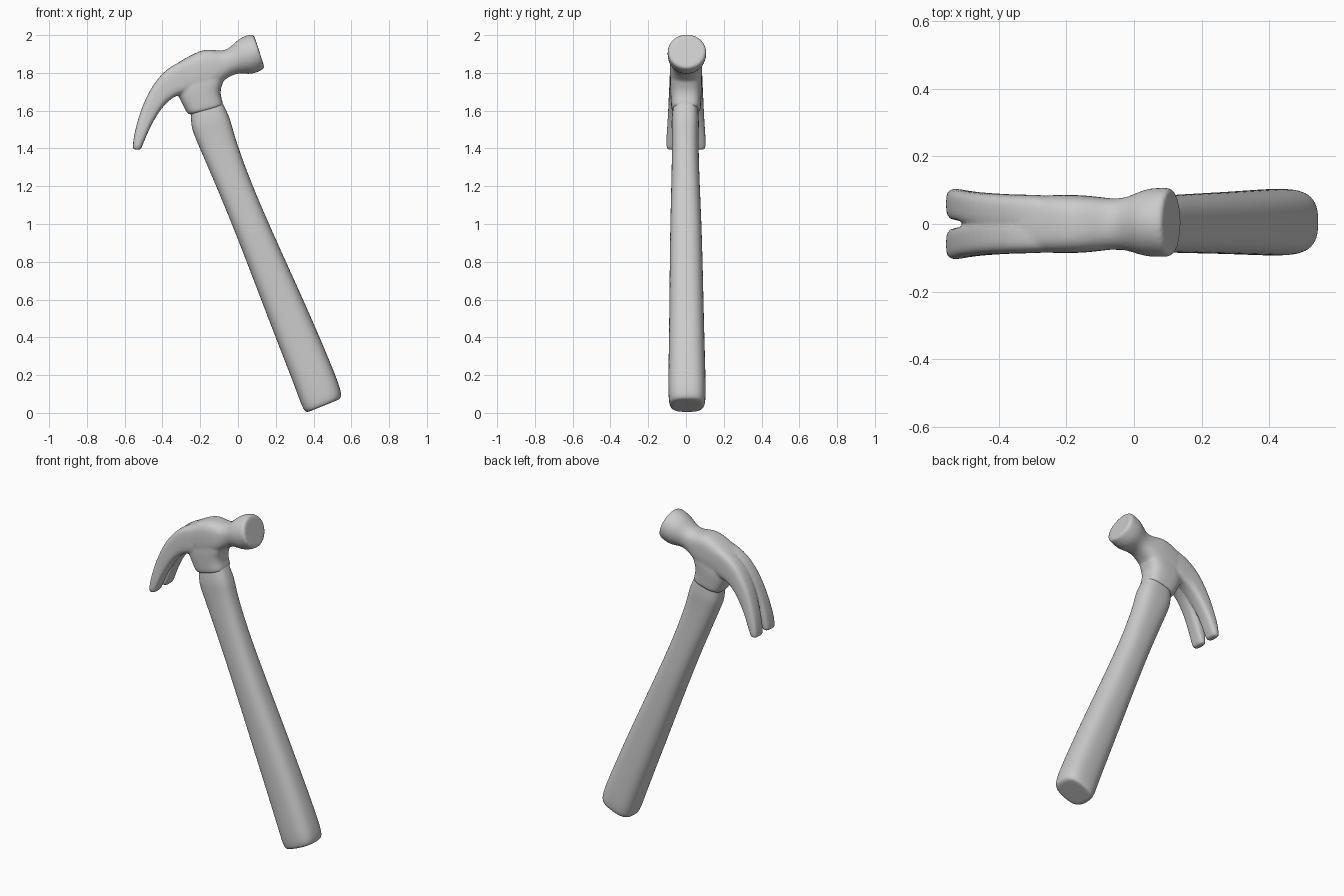
import bpy, bmesh, math
from mathutils import Vector

cube = bpy.data.objects.get("Cube")
if cube:
    bpy.data.objects.remove(cube, do_unlink=True)

grey = bpy.data.materials.new("worn grey")
grey.use_nodes = True
GREY = (0.6, 0.6, 0.6, 1)
grey.diffuse_color = GREY
bsdf = grey.node_tree.nodes["Principled BSDF"]
bsdf.inputs["Base Color"].default_value = GREY
bsdf.inputs["Roughness"].default_value = 0.7


def signed_pow(v, e):
    return math.copysign(abs(v) ** e, v)


def loft(bm, sections, side=1, n=20):
    """Skin sections (x0, z0, x1, z1, y_in, y_out, squareness); cap both ends."""
    rings = []

    def ring(sec, scale=1.0):
        x0, z0, x1, z1, ya, yb, p = sec
        a, b = Vector((x0, side * (ya + yb) / 2, z0)), Vector((x1, side * (ya + yb) / 2, z1))
        mid, half, hy = (a + b) / 2, (b - a) / 2 * scale, (yb - ya) / 2 * scale
        verts = []
        for i in range(n):
            t = math.tau * (i + 0.5) / n
            u, v = signed_pow(math.cos(t), 2 / p), signed_pow(math.sin(t), 2 / p)
            verts.append(bm.verts.new(mid + half * u + Vector((0, hy * v, 0))))
        rings.append(verts)

    ring(sections[0], 0.75)
    for sec in sections:
        ring(sec)
    ring(sections[-1], 0.75)
    for r, s in zip(rings, rings[1:]):
        for i in range(n):
            j = (i + 1) % n
            bm.faces.new((r[i], r[j], s[j], s[i]))
    bm.faces.new(rings[0][::-1])
    bm.faces.new(rings[-1])


def finish(bm, name, voxel):
    bmesh.ops.recalc_face_normals(bm, faces=bm.faces)
    mesh = bpy.data.meshes.new(name)
    bm.to_mesh(mesh)
    bm.free()
    mesh.materials.append(grey)
    ob = bpy.data.objects.new(name, mesh)
    bpy.context.collection.objects.link(ob)
    ob.modifiers.new("round", "SUBSURF").levels = 2
    ob.modifiers["round"].render_levels = 2
    if voxel:
        # fuse the overlapping forged parts and soften their joints
        fuse = ob.modifiers.new("fuse", "REMESH")
        fuse.mode = "VOXEL"
        fuse.voxel_size = voxel
        fuse.use_smooth_shade = True
        soft = ob.modifiers.new("soften", "SMOOTH")
        soft.factor = 0.5
        soft.iterations = 5
    mesh.shade_smooth()
    return ob


def sym(x0, z0, x1, z1, hy, p, shift=0.0):
    return (x0, z0, x1, z1, shift - hy, shift + hy, p)


# Handle: flared butt, slim waist, swollen collar under the head
handle = bmesh.new()
loft(handle, [
    sym(0.36, 0.0, 0.545, 0.075, 0.09, 2.8, 0.006),
    sym(0.34, 0.025, 0.55, 0.11, 0.1, 2.8, 0.006),
    sym(0.30, 0.14, 0.51, 0.22, 0.1, 2.7, 0.005),
    sym(0.17, 0.47, 0.37, 0.55, 0.092, 2.6, 0.003),
    sym(0.0, 0.92, 0.17, 0.985, 0.086, 2.5),
    sym(-0.12, 1.21, 0.045, 1.28, 0.074, 2.5, -0.003),
    sym(-0.225, 1.45, -0.025, 1.49, 0.07, 2.6, -0.004),
    sym(-0.248, 1.51, -0.038, 1.55, 0.074, 2.8, -0.004),
    sym(-0.25, 1.57, -0.065, 1.61, 0.07, 2.8, -0.004),
    sym(-0.25, 1.64, -0.10, 1.68, 0.06, 2.8),
])
finish(handle, "handle", 0)

head = bmesh.new()
# Cheeks, neck and round striking face
loft(head, [
    sym(-0.36, 1.83, -0.31, 1.70, 0.08, 3.5),
    sym(-0.26, 1.89, -0.20, 1.70, 0.088, 3.5),
    sym(-0.175, 1.932, -0.10, 1.735, 0.086, 3.2),
    sym(-0.10, 1.915, -0.05, 1.78, 0.076, 2.5),
    sym(-0.05, 1.925, 0.005, 1.80, 0.076, 2.2),
    sym(-0.005, 1.975, 0.06, 1.79, 0.1, 2, 0.003),
    sym(0.03, 1.995, 0.10, 1.80, 0.104, 2, 0.005),
    sym(0.072, 2.008, 0.138, 1.82, 0.104, 2, 0.005),
    sym(0.085, 2.0, 0.14, 1.83, 0.098, 2, 0.005),
])
# Socket that grips the handle
loft(head, [
    sym(-0.30, 1.76, -0.08, 1.82, 0.08, 3),
    sym(-0.33, 1.70, -0.065, 1.775, 0.085, 3),
    sym(-0.305, 1.655, -0.095, 1.715, 0.083, 3),
    sym(-0.285, 1.615, -0.088, 1.665, 0.08, 3),
    sym(-0.265, 1.575, -0.072, 1.625, 0.078, 3),
])
# Curved claw, split into two tapering prongs
for side in (-1, 1):
    loft(head, [
        (-0.25, 1.885, -0.24, 1.70, -0.02, 0.087, 3.5),
        (-0.385, 1.828, -0.325, 1.685, -0.02, 0.087, 3.5),
        (-0.478, 1.70, -0.39, 1.635, -0.015, 0.092, 3.5),
        (-0.532, 1.555, -0.453, 1.54, 0.006, 0.097, 3.5),
        (-0.555, 1.45, -0.492, 1.45, 0.011, 0.105, 3.5),
        (-0.558, 1.395, -0.515, 1.392, 0.015, 0.105, 3),
    ], side)
finish(head, "claw_head", 0.008)
